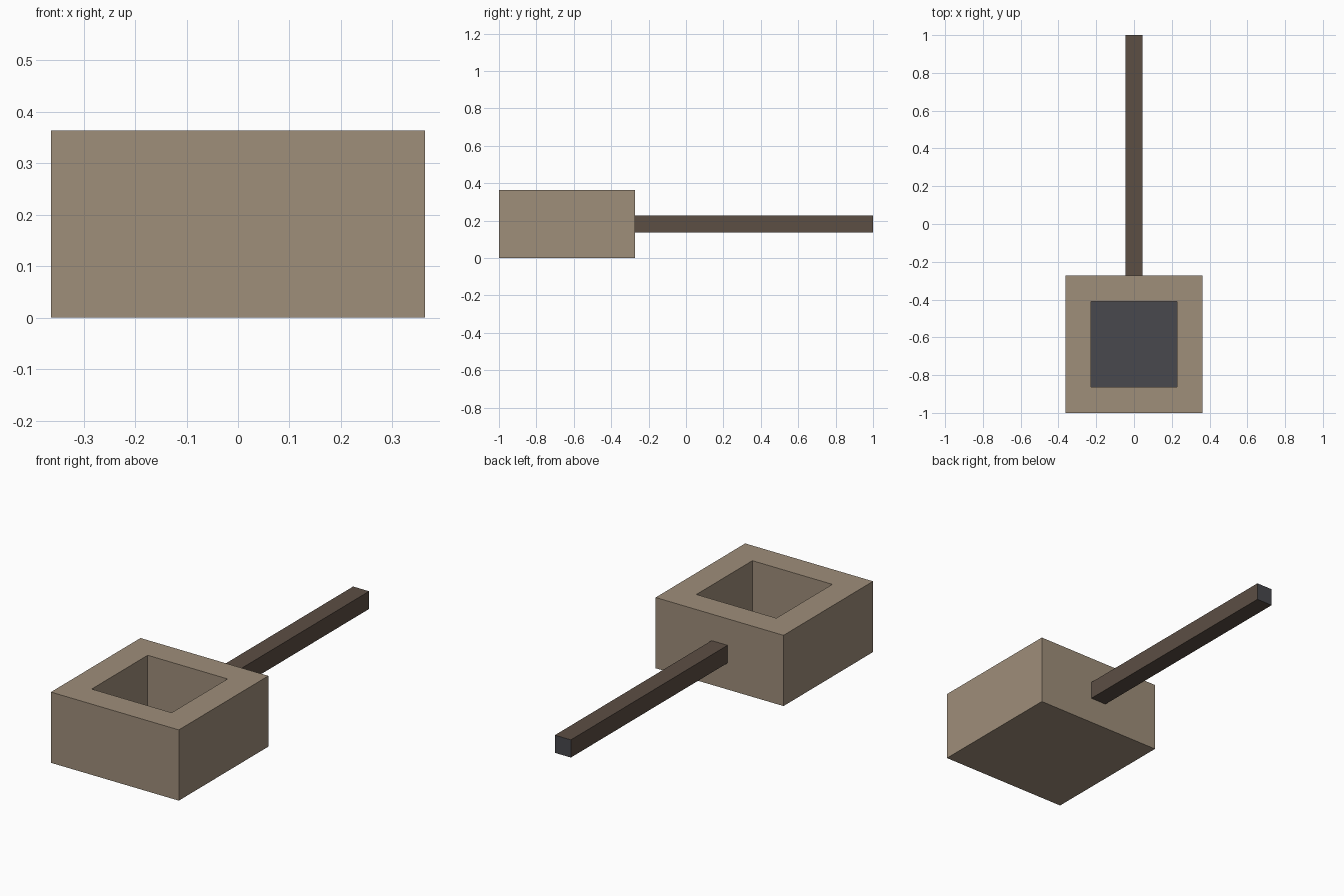
import bpy, bmesh
from mathutils import Vector

cube = bpy.data.objects.get("Cube")
if cube:
    bpy.data.objects.remove(cube, do_unlink=True)

U = 1 / 22  # modelling grid unit


def srgb(*rgb):
    return tuple(((c / 255 + 0.055) / 1.055) ** 2.4 for c in rgb) + (1.0,)


def material(name, colour):
    m = bpy.data.materials.new(name)
    m.use_nodes = True
    m.diffuse_color = colour
    m.node_tree.nodes["Principled BSDF"].inputs["Base Color"].default_value = colour
    return m


light_wood = material("light wood", srgb(159, 142, 122))
dark_wood = material("dark wood", srgb(92, 78, 68))
charcoal = material("charcoal", srgb(72, 72, 77))


def block(lo, hi):
    """Box mesh between two corners given in grid units."""
    lo, hi = Vector(lo) * U, Vector(hi) * U
    bm = bmesh.new()
    bmesh.ops.create_cube(bm, size=1)
    bmesh.ops.scale(bm, vec=hi - lo, verts=bm.verts)
    bmesh.ops.translate(bm, vec=(lo + hi) / 2, verts=bm.verts)
    bm.normal_update()
    return bm


def face_towards(bm, direction):
    return max(bm.faces, key=lambda f: f.normal.dot(Vector(direction)))


def finish(bm, name, *mats):
    mesh = bpy.data.meshes.new(name)
    bm.normal_update()
    bm.to_mesh(mesh)
    bm.free()
    for m in mats:
        mesh.materials.append(m)
    bpy.context.collection.objects.link(bpy.data.objects.new(name, mesh))


# Bowl: inset the top, then sink it into a square well with a charcoal floor
bowl = block((-8, -22, 0), (8, -6, 8))
top = face_towards(bowl, (0, 0, 1))
bmesh.ops.inset_region(bowl, faces=[top], thickness=3 * U, use_even_offset=True)
sunk = bmesh.ops.extrude_discrete_faces(bowl, faces=[top])["faces"][0]
bmesh.ops.translate(bowl, vec=(0, 0, -6 * U), verts=sunk.verts)
sunk.material_index = 1
finish(bowl, "bowl", light_wood, charcoal)

# Handle: square bar with a charcoal end
handle = block((-1, -6, 3), (1, 22, 5))
face_towards(handle, (0, 1, 0)).material_index = 1
finish(handle, "handle", dark_wood, charcoal)
